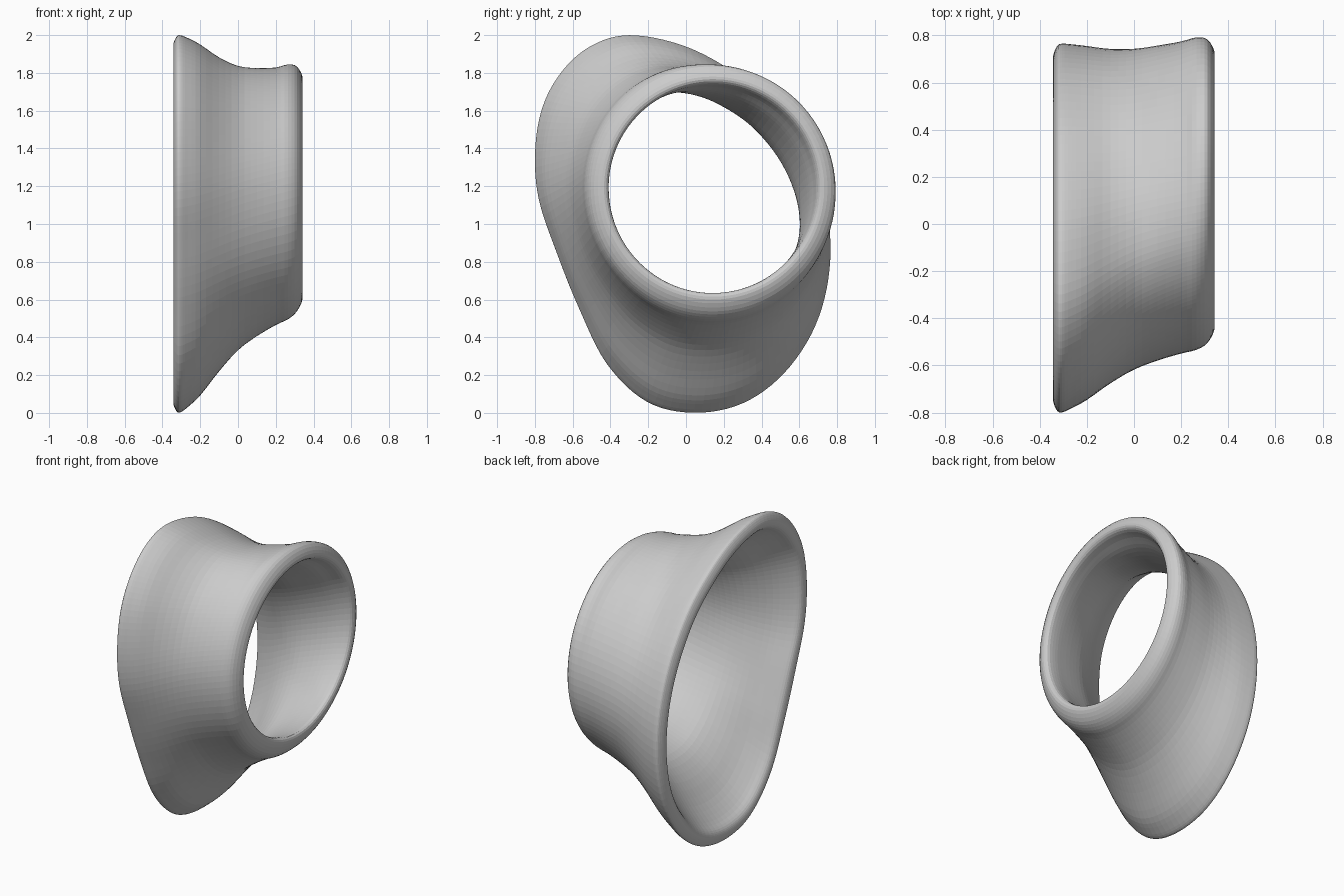
import bpy
import bmesh
from math import atan2, cos, sin
from mathutils import Vector

cube = bpy.data.objects.get("Cube")
if cube:
    bpy.data.objects.remove(cube)


def smooth_loop(points, steps):
    """Closed Catmull-Rom curve through the points."""
    pts = [Vector(p) for p in points]
    n, out = len(pts), []
    for i in range(n):
        a, b, c, d = (pts[(i + k) % n] for k in (-1, 0, 1, 2))
        for s in range(steps):
            u = s / steps
            out.append(0.5 * (2 * b + (c - a) * u + (2 * a - 5 * b + 4 * c - d) * u ** 2
                              + (3 * b - a - 3 * c + d) * u ** 3))
    return out


# Wide flared rim outline (y, z) and its centre
RIM = [(-0.30, 2.0), (-0.03, 1.95), (0.22, 1.825), (0.45, 1.64), (0.64, 1.37), (0.745, 1.07),
       (0.76, 0.76), (0.685, 0.46), (0.52, 0.21), (0.30, 0.05), (0.04, 0.0), (-0.21, 0.06),
       (-0.42, 0.26), (-0.57, 0.56), (-0.69, 0.86), (-0.78, 1.13), (-0.80, 1.38),
       (-0.76, 1.62), (-0.656, 1.81), (-0.50, 1.945)]
RIM_CENTRE = Vector((0.0, 1.0))

# Round collar circle
COLLAR_CENTRE, COLLAR_RADIUS = Vector((0.142, 1.19)), 0.66

# Wall section: x, blend from rim to collar, waist pinch, depth below outer skin
SECTION = [(-0.341, 0, 0, 0.043), (-0.325, 0, 0, 0.008), (-0.305, 0.005, 0, 0),
           (-0.265, 0.05, 0.005, 0), (-0.2, 0.14, 0.018, 0), (-0.1, 0.335, 0.042, 0),
           (0, 0.53, 0.05, 0), (0.1, 0.69, 0.04, 0), (0.2, 0.83, 0.025, 0),
           (0.265, 0.92, 0.008, 0), (0.312, 0.98, 0, 0.018), (0.341, 1, 0, 0.07),
           (0.327, 1, 0, 0.104), (0.27, 0.94, 0.006, 0.119), (0.2, 0.84, 0.025, 0.124),
           (0.1, 0.69, 0.04, 0.132), (0, 0.53, 0.05, 0.138), (-0.1, 0.335, 0.042, 0.14),
           (-0.2, 0.14, 0.018, 0.134), (-0.28, 0.03, 0.003, 0.118), (-0.326, 0, 0, 0.096),
           (-0.341, 0, 0, 0.068)]

section = smooth_loop(SECTION, 3)
bm = bmesh.new()
rows = []
for rim in smooth_loop(RIM, 6):
    spoke = rim - RIM_CENTRE
    angle = atan2(spoke.y, spoke.x)
    side, up = cos(angle), sin(angle)
    outward = Vector((side, up))
    collar = COLLAR_CENTRE + outward * COLLAR_RADIUS
    # The waist is tightest at the top and nearly straight at the front
    tightness = 0.55 + 0.25 * side + 0.3 * up + 0.75 * up * up
    row = []
    for x, blend, pinch, depth in section:
        p = rim.lerp(collar, blend) - outward * (pinch * tightness + depth)
        row.append(bm.verts.new((x, p.x, p.y)))
    rows.append(row)

# Skin the closed ring in both directions
for i, row in enumerate(rows):
    following = rows[(i + 1) % len(rows)]
    for j in range(len(row)):
        k = (j + 1) % len(row)
        bm.faces.new((row[j], row[k], following[k], following[j]))
bmesh.ops.recalc_face_normals(bm, faces=bm.faces[:])

mesh = bpy.data.meshes.new("flared_collar")
bm.to_mesh(mesh)
bm.free()
shell = bpy.data.objects.new("flared_collar", mesh)
bpy.context.collection.objects.link(shell)

# Plain grey finish
grey = bpy.data.materials.new("light_grey")
grey.use_nodes = True
colour = (0.6, 0.6, 0.6, 1)
grey.diffuse_color = colour
grey.node_tree.nodes["Principled BSDF"].inputs["Base Color"].default_value = colour
mesh.materials.append(grey)
